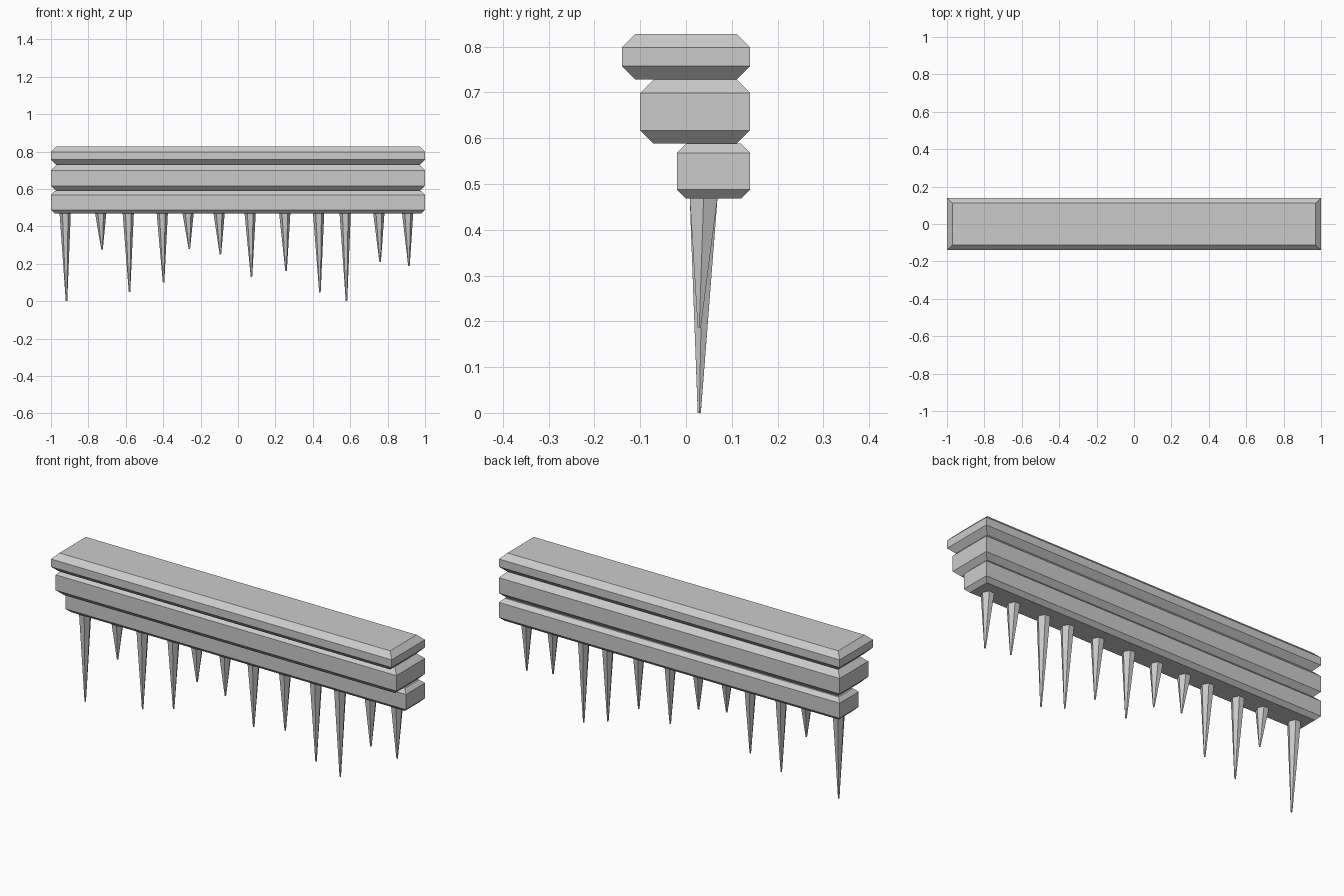
import bpy, bmesh, math

if "Cube" in bpy.data.objects:
    bpy.data.objects.remove(bpy.data.objects["Cube"])


def finish(name, bm):
    bmesh.ops.recalc_face_normals(bm, faces=bm.faces)
    mesh = bpy.data.meshes.new(name)
    bm.to_mesh(mesh)
    bm.free()
    obj = bpy.data.objects.new(name, mesh)
    bpy.context.collection.objects.link(obj)
    return obj


def loft(bm, rings):
    """Join rings of equal size and cap both ends."""
    loops = [[bm.verts.new(p) for p in ring] for ring in rings]
    n = len(loops[0])
    for a, b in zip(loops, loops[1:]):
        for i in range(n):
            j = (i + 1) % n
            bm.faces.new((a[i], a[j], b[j], b[i]))
    bm.faces.new(loops[0][::-1])
    bm.faces.new(loops[-1])


# Slab with chamfered top and bottom rims and sharp vertical corners
def slab(name, y0, y1, z0, z1, c):
    def ring(inset, z):
        x = 1 - inset
        return [(-x, y0 + inset, z), (x, y0 + inset, z),
                (x, y1 - inset, z), (-x, y1 - inset, z)]
    bm = bmesh.new()
    loft(bm, [ring(c, z0), ring(0, z0 + c), ring(0, z1 - c), ring(c, z1)])
    return finish(name, bm)


slab("top_slab", -0.14, 0.14, 0.728, 0.827, 0.029)
slab("middle_slab", -0.10, 0.14, 0.588, 0.728, 0.029)
slab("bottom_slab", -0.02, 0.14, 0.468, 0.588, 0.02)


# Hanging spike, slightly sheared towards its tip
def spike(name, x, z_tip):
    def ring(cx, cy, rx, ry, z):
        return [(cx + rx * math.cos(i * math.pi / 3),
                 cy + ry * math.sin(i * math.pi / 3), z) for i in range(6)]
    bm = bmesh.new()
    loft(bm, [ring(x, 0.029, 0.004, 0.004, z_tip),
              ring(x - 0.007, 0.0385, 0.03, 0.035, 0.47)])
    return finish(name, bm)


# Spike tips: x position and height
tips = [(-0.917, 0), (-0.727, 0.275), (-0.58, 0.05), (-0.398, 0.10),
        (-0.26, 0.28), (-0.094, 0.25), (0.072, 0.13), (0.257, 0.16),
        (0.438, 0.045), (0.58, 0.002), (0.76, 0.21), (0.914, 0.187)]
for i, (x, z) in enumerate(tips):
    spike(f"spike_{i + 1}", x, z)
